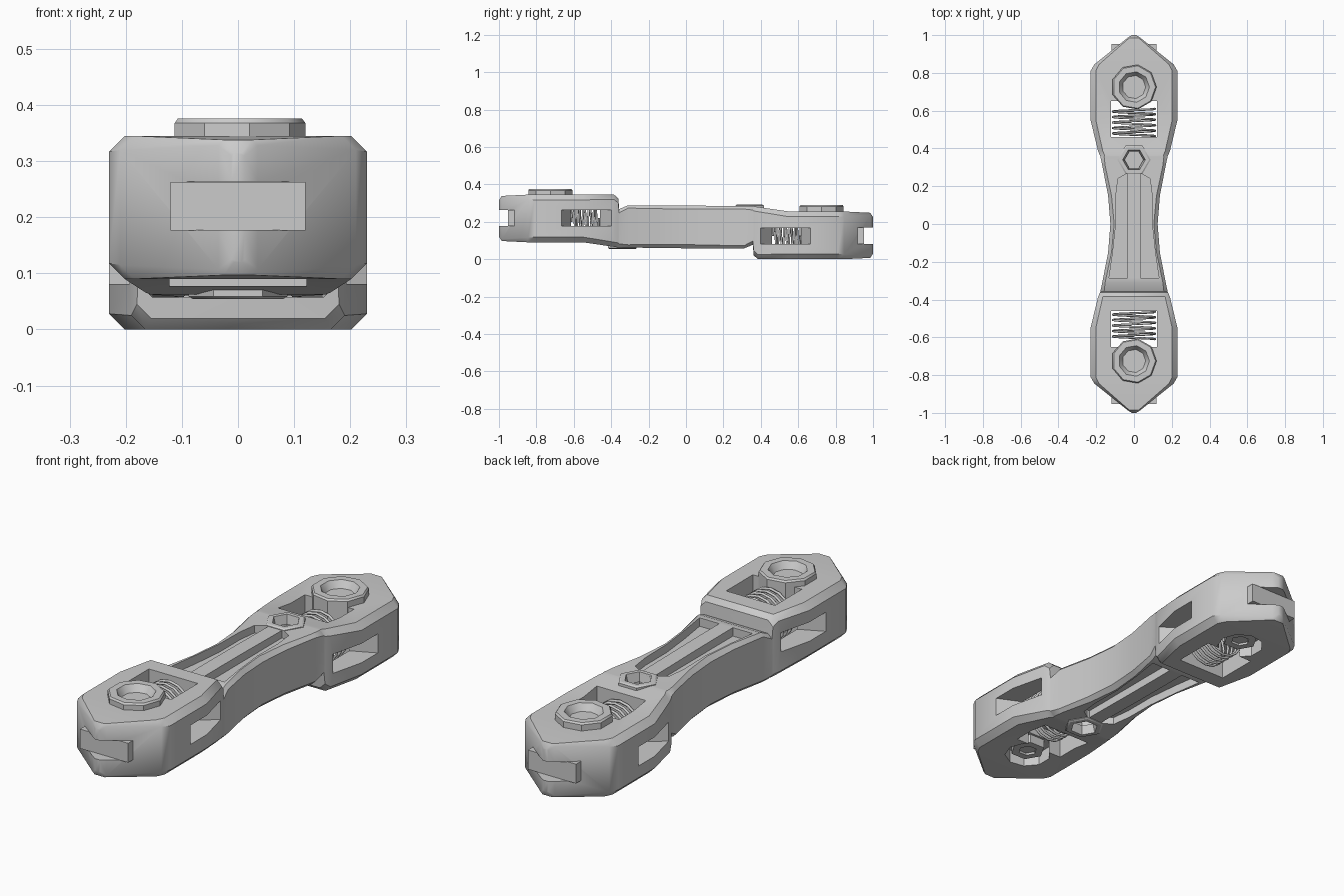
import bpy, bmesh, math
from mathutils import Vector

if "Cube" in bpy.data.objects:
    bpy.data.objects.remove(bpy.data.objects["Cube"])

S = 0.345  # the body repeats when turned half a turn about x: (y, z) -> (-y, S - z)


def turn(p):
    return (p[0], -p[1], S - p[2])


def make(name, verts, faces):
    me = bpy.data.meshes.new(name)
    me.from_pydata([tuple(v) for v in verts], [], faces)
    bm = bmesh.new()
    bm.from_mesh(me)
    bmesh.ops.remove_doubles(bm, verts=bm.verts, dist=1e-6)
    bmesh.ops.recalc_face_normals(bm, faces=bm.faces)
    bm.to_mesh(me)
    bm.free()
    ob = bpy.data.objects.new(name, me)
    bpy.context.collection.objects.link(ob)
    return ob


def prism(name, pts, z0, z1, turned=False):
    n = len(pts)
    v = [(x, y, z) for z in (z0, z1) for x, y in pts]
    if turned:
        v = [turn(p) for p in v]
    f = [tuple(range(n)), tuple(range(n, 2 * n))]
    f += [(i, (i + 1) % n, n + (i + 1) % n, n + i) for i in range(n)]
    return make(name, v, f)


def rect(w, y0, y1):
    return [(-w, y0), (w, y0), (w, y1), (-w, y1)]


def circle(r, cy, n):
    return [(r * math.cos(2 * math.pi * i / n), cy + r * math.sin(2 * math.pi * i / n))
            for i in range(n)]


def revolve(name, profile, cy, n, closed=False, turned=False):
    m = len(profile)
    v = []
    for r, z in profile:
        v += [(x, y, z) for x, y in circle(r, cy, n)]
    if turned:
        v = [turn(p) for p in v]
    f = []
    for k in range(m if closed else m - 1):
        a, b = k * n, (k + 1) % m * n
        f += [(a + i, a + (i + 1) % n, b + (i + 1) % n, b + i) for i in range(n)]
    if not closed:
        f += [tuple(range(n)), tuple(range((m - 1) * n, m * n))]
    return make(name, v, f)


def smooth(ob, angle=35):
    bpy.ops.object.select_all(action='DESELECT')
    ob.select_set(True)
    bpy.context.view_layer.objects.active = ob
    bpy.ops.object.shade_smooth_by_angle(angle=math.radians(angle))


# Body lofted from chamfered sections: y, half width, bottom, top, chamfer
half = [(-1.0, .012, .12, .315, .005), (-.985, .035, .097, .338, .01),
        (-.845, .21, .09, .345, .025), (-.81, .23, .09, .345, .028),
        (-.55, .23, .09, .345, .028), (-.385, .19, .066, .345, .025),
        (-.362, .18, .062, .325, .025), (-.357, .178, .062, .268, .02),
        (-.31, .168, .062, .288, .015), (-.15, .137, .06, .288, .018)]
stations = half + [(0, .125, .058, .287, .02)]
stations += [(-y, w, S - b, S - a, c) for y, w, a, b, c in reversed(half)]
verts, faces = [], []
for y, w, a, b, c in stations:
    verts += [(-w + c, y, a), (w - c, y, a), (w, y, a + c), (w, y, b - c),
              (w - c, y, b), (-w + c, y, b), (-w, y, b - c), (-w, y, a + c)]
for k in range(len(stations) - 1):
    o = k * 8
    faces += [(o + i, o + (i + 1) % 8, o + 8 + (i + 1) % 8, o + 8 + i) for i in range(8)]
faces += [tuple(range(8)), tuple(range(len(verts) - 8, len(verts)))]
body = make("link_body", verts, faces)

# Openings cut in both halves
cutters = []
for t in (False, True):
    cutters.append(prism("spring_window_cut", rect(.122, -.65, -.46), 0.0, .5, t))
    cutters.append(prism("tip_slot_cut", rect(.3, -1.1, -.94), .177, .264, t))
    for s in (-1, 1):
        side = [(.11, -.462), (.11, -.61), (.26, -.68), (.26, -.35)]
        cutters.append(prism("side_opening_cut", [(s * x, y) for x, y in side], .178, .264, t))
        groove = [(.034, -.285), (.132, -.285), (.112, -.15), (.096, 0), (.096, .15),
                  (.085, .24), (.034, .27)]
        cutters.append(prism("groove_cut", [(s * x, y) for x, y in groove], .25, .4, t))
    cutters.append(prism("hex_socket_cut", circle(.058, .34, 6), .225, .4, t))
cutters.append(prism("bolt_hole_cut", circle(.1, -.725, 9), 0, .15))
cutters.append(prism("bolt_hole_cut", circle(.1, .725, 9), -.1, .06))
for c in cutters:
    mod = body.modifiers.new("cut", 'BOOLEAN')
    mod.operation = 'DIFFERENCE'
    mod.solver = 'EXACT'
    mod.object = c
    bpy.ops.object.select_all(action='DESELECT')
    body.select_set(True)
    bpy.context.view_layer.objects.active = body
    bpy.ops.object.modifier_apply(modifier=mod.name)
    bpy.data.objects.remove(c)
smooth(body)

for t, sy, dz in ((False, 1, 0), (True, -1, -.086)):
    end = "back" if t else "front"
    # Raised hexagonal ring at the end of the centre bar
    ring = [(.088, .25), (.088, .286), (.08, .291), (.06, .291), (.05, .25)]
    smooth(revolve(end + "_hex_ring", ring, .34, 6, True, t))
    # Latch block visible in the tip slot
    prism(end + "_latch_block", rect(.12, -.953, -.80), .176, .263, t)
    # Bolt, its drive socket and the nut below
    prof = [(.06, .12 + dz), (.06, .2 + dz), (.12, .2 + dz), (.12, .368 + dz),
            (.114, .376 + dz), (.082, .376 + dz), (.062, .345 + dz)]
    smooth(revolve(end + "_bolt", prof, -.725 * sy, 9))
    nut = [(.075, .11 + dz), (.075, .16 + dz), (.04, .16 + dz), (.04, .11 + dz)]
    revolve(end + "_nut", nut, -.725 * sy, 6, True)
    # Coil spring lying along y inside the window
    cu = bpy.data.curves.new(end + "_spring", 'CURVE')
    cu.dimensions = '3D'
    cu.bevel_depth = .006
    cu.bevel_resolution = 1
    sp = cu.splines.new('POLY')
    turns, per = 5, 16
    sp.points.add(turns * per)
    for i in range(turns * per + 1):
        a = 2 * math.pi * i / per
        p = (.112 * math.cos(a), -.61 + .145 * i / (turns * per), .22 + .112 * math.sin(a))
        sp.points[i].co = Vector(turn(p) if t else p).to_4d()
    ob = bpy.data.objects.new(end + "_spring", cu)
    bpy.context.collection.objects.link(ob)
